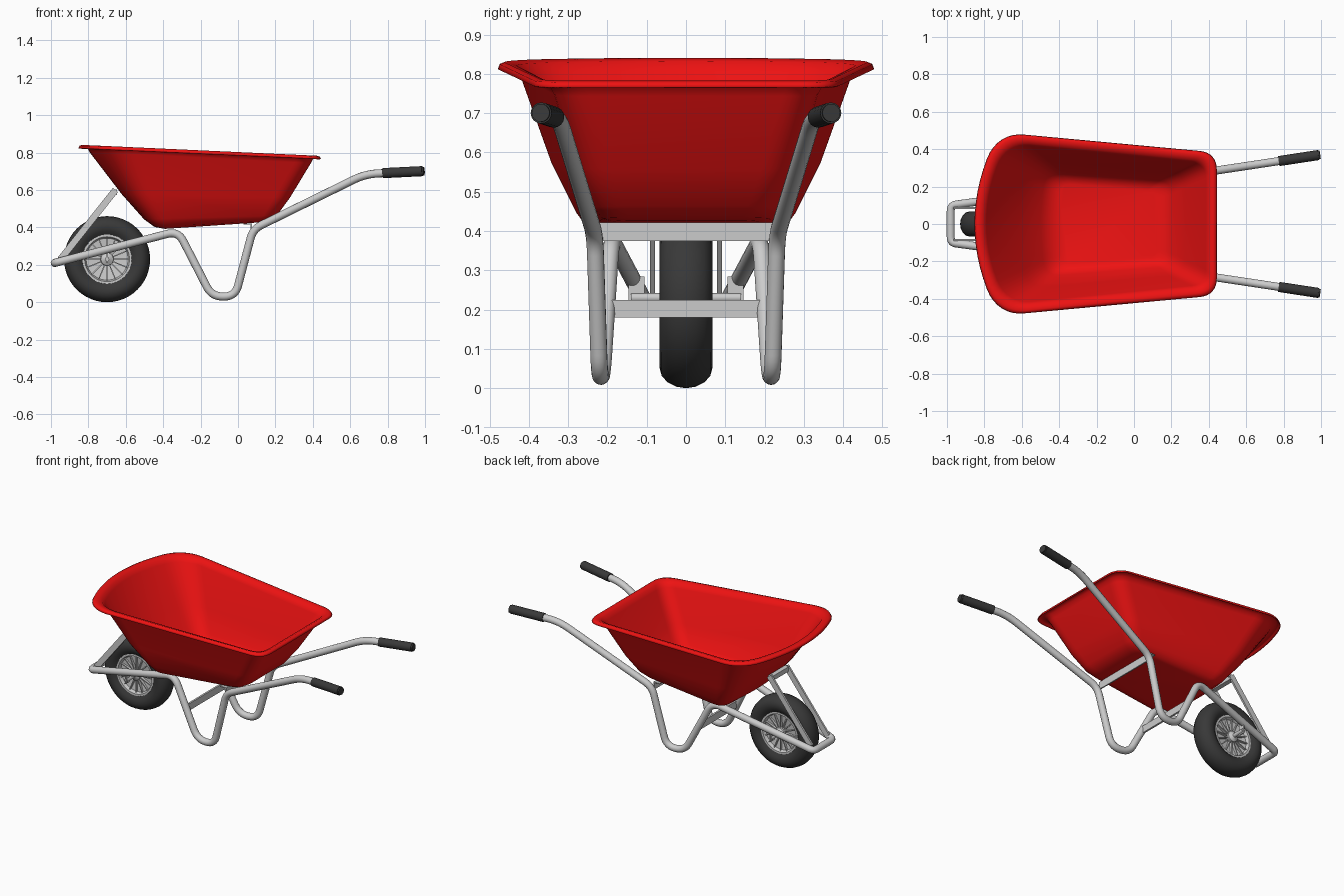
import bpy, bmesh, math
from mathutils import Vector, Matrix

if "Cube" in bpy.data.objects:
    bpy.data.objects.remove(bpy.data.objects["Cube"])


def material(name, col):
    m = bpy.data.materials.new(name)
    m.diffuse_color = (*col, 1)
    m.use_nodes = True
    m.node_tree.nodes["Principled BSDF"].inputs["Base Color"].default_value = m.diffuse_color
    return m


RED = material("red_paint", (0.85, 0.006, 0.006))
DARK = material("dark_rubber", (0.04, 0.04, 0.04))


def finish(name, bm, mat=None, angle=40):
    bmesh.ops.recalc_face_normals(bm, faces=bm.faces)
    me = bpy.data.meshes.new(name)
    bm.to_mesh(me)
    bm.free()
    ob = bpy.data.objects.new(name, me)
    bpy.context.collection.objects.link(ob)
    if mat:
        me.materials.append(mat)
    bpy.ops.object.select_all(action='DESELECT')
    ob.select_set(True)
    bpy.context.view_layer.objects.active = ob
    bpy.ops.object.shade_smooth_by_angle(angle=math.radians(angle))
    return ob


def fillet(pts, trims, closed=False, n=8):
    """Round the corners of a path; a trim of 0 keeps the point."""
    pts = [Vector(p) for p in pts]
    out = []
    for i, (p, t) in enumerate(zip(pts, trims)):
        if t == 0 or (not closed and i in (0, len(pts) - 1)):
            out.append(p)
            continue
        a = p + (pts[i - 1] - p).normalized() * t
        b = p + (pts[(i + 1) % len(pts)] - p).normalized() * t
        for k in range(n + 1):
            u = k / n
            out.append(a * (1 - u) ** 2 + p * 2 * u * (1 - u) + b * u * u)
    return out


def loft(bm, loops, wrap=False):
    """Skin closed loops of equal length."""
    rows = [[bm.verts.new(p) for p in lp] for lp in loops]
    n = len(rows[0])
    for a, b in zip(rows, rows[1:] + (rows[:1] if wrap else [])):
        for j in range(n):
            k = (j + 1) % n
            bm.faces.new((a[j], a[k], b[k], b[j]))
    return rows


def tube(name, pts, r, mat=None, sides=16):
    bm = bmesh.new()
    loops = []
    side = None
    for i, p in enumerate(pts):
        d = (pts[min(i + 1, len(pts) - 1)] - pts[max(i - 1, 0)]).normalized()
        ref = side if side else d.orthogonal()
        side = (ref - d * ref.dot(d)).normalized()
        up = d.cross(side)
        loops.append([p + r * (side * math.cos(2 * math.pi * k / sides) + up * math.sin(2 * math.pi * k / sides))
                      for k in range(sides)])
    rows = loft(bm, loops)
    bm.faces.new(rows[0])
    bm.faces.new(rows[-1])
    return finish(name, bm, mat)


def add_bar(bm, a, b, thick, width):
    a, b = Vector(a), Vector(b)
    d = b - a
    m = (Matrix.Translation((a + b) / 2) @ d.to_track_quat('Z', 'Y').to_matrix().to_4x4()
         @ Matrix.Diagonal((thick, width, d.length, 1)))
    bmesh.ops.create_cube(bm, size=1, matrix=m)


def lathe(name, profile, c, mat=None, n=48):
    """Spin a closed (radius, y) profile about the wheel axis."""
    bm = bmesh.new()
    loft(bm, [[c + Vector((r * math.cos(t), y, r * math.sin(t))) for r, y in profile]
              for t in (2 * math.pi * i / n for i in range(n))], wrap=True)
    return finish(name, bm, mat)


# Tray: loops from lip edge down to the floor
def tray_loop(xf, yf, xb, yb, bulge, rf, rb, zf, zb):
    front = [(xf, (yf - rf) * (1 - k / 6)) for k in range(1, 12)]
    pts = [(xb, -yb), (xb, yb), (xf, yf)] + front + [(xf, -yf)]
    trims = [rb, rb, rf] + [0] * 11 + [rf]
    loop = []
    for p in fillet(pts, trims, closed=True):
        w = (xb - p.x) / (xb - xf)
        x = p.x - bulge * w * max(0, 1 - (p.y / yf) ** 2)
        z = zf + (zb - zf) * (x - xf + bulge) / (xb - xf + bulge)
        loop.append(Vector((x, p.y, z)))
    return loop


bm = bmesh.new()
rows = loft(bm, [tray_loop(*s) for s in (
    (-.72, .488, .44, .38, .13, .14, .09, .822, .765),
    (-.715, .484, .435, .375, .13, .14, .09, .834, .776),
    (-.705, .474, .423, .363, .13, .14, .09, .838, .780),
    (-.685, .445, .40, .338, .12, .13, .08, .830, .770),
    (-.672, .430, .387, .325, .12, .13, .08, .805, .745),
    (-.56, .350, .275, .272, .06, .11, .08, .58, .56),
    (-.475, .283, .205, .228, .025, .09, .07, .445, .465),
    (-.435, .253, .16, .205, .01, .07, .06, .405, .437),
    (-.39, .215, .12, .18, 0, .05, .05, .395, .430))])
bm.faces.new(rows[-1])
tray = finish("tray", bm, RED, 60)
sol = tray.modifiers.new("thickness", 'SOLIDIFY')
sol.thickness = .006
sol.offset = 0

# Frame: one bent tube from handle to handle around the wheel
half = [(.98, .368, .70), (.68, .322, .685), (.08, .232, .39), (-.015, .22, .03),
        (-.14, .213, .03), (-.32, .19, .38), (-.98, .10, .21)]
trim = [0, .07, .05, .06, .06, .06, .03]
path = half + [(x, -y, z) for x, y, z in reversed(half)]
tube("frame_tube", fillet(path, trim + trim[::-1]), .0215)

# Grips
for s, tag in ((1, "left"), (-1, "right")):
    a, b = Vector((.775, s * .3365, .690)), Vector((.995, s * .370, .701))
    tube("grip_" + tag, [a, a.lerp(b, .96)], .027, DARK)
    tube("grip_cap_" + tag, [a.lerp(b, .955), b], .023, DARK)

# Cross members: angle iron under the tray, bar between the legs
bm = bmesh.new()
add_bar(bm, (.07, -.225, .397), (.07, .225, .397), .008, .045)
add_bar(bm, (.052, -.225, .419), (.052, .225, .419), .044, .006)
finish("tray_crossbar", bm)
bm = bmesh.new()
add_bar(bm, (-.226, -.205, .202), (-.226, .205, .202), .012, .045)
finish("leg_crossbar", bm)

# Front hoop brace of flat strip
bm = bmesh.new()
for s in (1, -1):
    add_bar(bm, (-.95, s * .085, .228), (-.655, s * .085, .60), .012, .036)
add_bar(bm, (-.662, -.091, .588), (-.662, .091, .588), .03, .03)
finish("front_brace", bm)

# Wheel
C = Vector((-.70, 0, .23))
R = .23
tyre = [(.128, -.045), (.15, -.062), (.175, -.068), (.198, -.062), (.215, -.047), (.226, -.025), (R, 0),
        (.226, .025), (.215, .047), (.198, .062), (.175, .068), (.15, .062), (.128, .045)]
lathe("tyre", tyre, C, DARK)
lathe("wheel_rim", [(.132, -.05), (.120, -.05), (.112, -.03), (.03, -.02), (.03, .02),
                    (.112, .03), (.120, .05), (.132, .05)], C)
lathe("wheel_hub", [(.008, -.065), (.034, -.05), (.036, 0), (.034, .05), (.008, .065)], C, n=24)
bm = bmesh.new()
for i in range(16):
    t = 2 * math.pi * i / 16
    d = Vector((math.cos(t), 0, math.sin(t)))
    ret = bmesh.ops.create_cube(bm, size=1, matrix=Matrix.Translation(C + d * .073)
                                @ Matrix.Rotation(-t, 4, 'Y') @ Matrix.Diagonal((.09, .08, .006, 1)))
finish("wheel_spokes", bm)

# Axle and its hanger plates
tube("axle", [C + Vector((0, -.14, 0)), C + Vector((0, .14, 0))], .012)
bm = bmesh.new()
for s in (1, -1):
    add_bar(bm, (-.70, s * .126, .21), (-.70, s * .126, .285), .007, .04)
finish("axle_hangers", bm)
